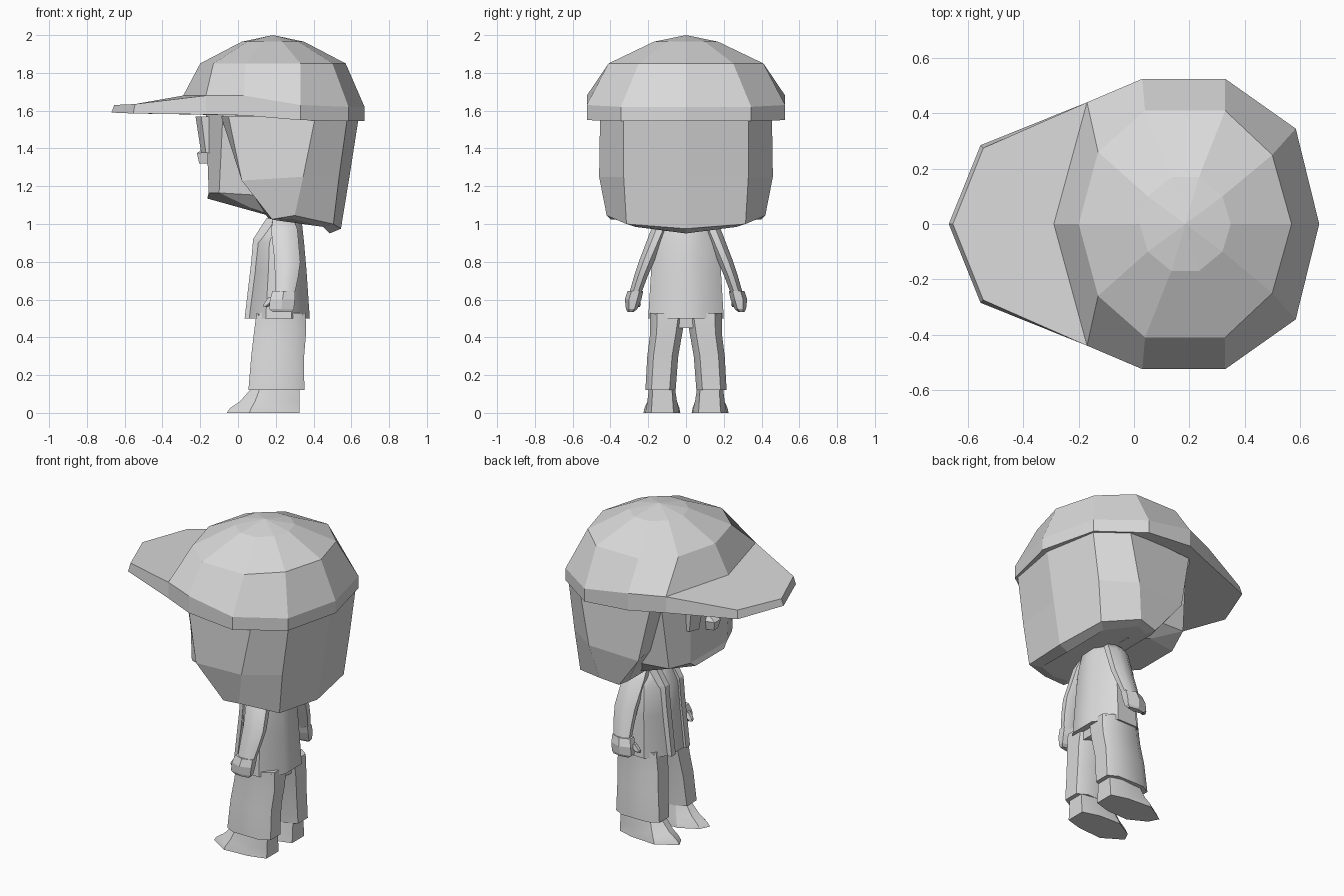
import bpy, bmesh, math

GREY = bpy.data.materials.new("light grey")
GREY.diffuse_color = (0.7, 0.7, 0.7, 1)


def loft(name, rings, mirror=False, smooth=0):
    """Skin a stack of rings; a one-point ring becomes a fan tip, the others get caps."""
    bm = bmesh.new()
    rows = [[bm.verts.new(p) for p in r] for r in rings]
    for a, b in zip(rows, rows[1:]):
        n = len(a)
        for i in range(n):
            j = (i + 1) % n
            if len(b) == 1:
                bm.faces.new((a[i], a[j], b[0]))
            else:
                bm.faces.new((a[i], a[j], b[j], b[i]))
    for r in (rows[0], rows[-1]):
        if len(r) > 2:
            bm.faces.new(r)
    if mirror:
        dup = bmesh.ops.duplicate(bm, geom=bm.verts[:] + bm.edges[:] + bm.faces[:])
        for v in dup["geom"]:
            if isinstance(v, bmesh.types.BMVert):
                v.co.y *= -1
    bmesh.ops.recalc_face_normals(bm, faces=bm.faces)
    me = bpy.data.meshes.new(name)
    bm.to_mesh(me)
    bm.free()
    me.materials.append(GREY)
    ob = bpy.data.objects.new(name, me)
    bpy.context.collection.objects.link(ob)
    if smooth:
        bpy.context.view_layer.objects.active = ob
        ob.select_set(True)
        bpy.ops.object.shade_smooth_by_angle(angle=math.radians(smooth))
        ob.select_set(False)
    return ob


def sym(pts, z=None):
    """Full ring from the half with y >= 0."""
    if z is not None:
        pts = [(x, y, z) for x, y in pts]
    return pts + [(x, -y, h) for x, y, h in reversed(pts) if y > 0]


def oval(cx, cy, rx, ry, z, n=8, tilt=0.0):
    """Low-sided ring; tilt raises its outer side."""
    ring = []
    for i in range(n):
        a = 2 * math.pi * (i + 0.5) / n
        k = 1 / math.cos(math.pi / n)
        s = math.sin(a) * k
        ring.append((cx + rx * math.cos(a) * k, cy + ry * s, z + tilt * s))
    return ring


# Cap crown: rim, side, upper ring and tip
rim = [(.67, 0), (.585, .345), (.33, .525), (.03, .525), (-.17, .44), (-.29, 0)]
low = [1.545, 1.545, 1.55, 1.575, 1.58, 1.58]
high = [1.62, 1.62, 1.63, 1.68, 1.68, 1.68]
side = [(.57, 0), (.5, .25), (.33, .41), (.04, .41), (-.13, .26), (-.2, 0)]
upper = [(.35, 0), (.32, .1), (.235, .17), (.135, .17), (.05, .1), (.02, 0)]
loft("cap_crown", [
    sym([(x, y, z) for (x, y), z in zip(rim, low)]),
    sym([(x, y, z) for (x, y), z in zip(rim, high)]),
    sym(side, 1.85), sym(upper, 1.965), [(.185, 0, 2.0)]])

# Cap brim
loft("cap_brim", [
    sym([(-.25, 0, 1.58), (-.17, .44, 1.58), (-.555, .285, 1.585), (-.67, 0, 1.59)]),
    sym([(-.29, 0, 1.68), (-.17, .44, 1.68), (-.545, .275, 1.635), (-.655, 0, 1.63)])])

# Hair shell
loft("hair", [
    sym([(.64, 0), (.58, .33), (.41, .455), (-.05, .42), (-.09, .375)], 1.57),
    sym([(.59, 0, 1.25), (.535, .33, 1.25), (.345, .46, 1.25), (.02, .44, 1.23), (.02, .37, 1.25)]),
    sym([(.545, 0, .975), (.505, .315, 1.0), (.30, .42, 1.045), (.18, .40, 1.025), (.16, .34, 1.03)]),
    sym([(.485, 0, .95), (.45, .27, .985), (.28, .37, 1.03), (.2, .34, 1.02), (.18, .28, 1.03)])])

# Face block with a tapering jaw
loft("face", [
    sym([(.3, .36), (-.08, .36), (-.17, .19)], 1.58),
    sym([(.3, .33, 1.14), (-.1, .31, 1.165), (-.155, .18, 1.165)]),
    sym([(.25, .24, 1.02), (.08, .24, 1.08), (-.163, .14, 1.135)])])

# Eyes and nose
loft("eyes", [
    [(x, y, 1.57) for x, y in ((-.12, .14), (-.225, .14), (-.195, .22), (-.12, .22))],
    [(x, y, 1.375) for x, y in ((-.12, .15), (-.195, .15), (-.17, .21), (-.12, .21))]], mirror=True)
loft("nose", [
    sym([(-.15, .035), (-.18, .02)], 1.40),
    sym([(-.15, .045), (-.218, .03)], 1.375),
    sym([(-.15, .035), (-.205, .02)], 1.32)])

# Neck, torso and open jacket fronts
loft("neck", [oval(.25, 0, .08, .09, .97), oval(.25, 0, .08, .09, 1.1)], smooth=50)
loft("jacket", [
    oval(.215, 0, .165, .2, .5), oval(.22, 0, .143, .185, .75),
    oval(.22, 0, .13, .175, .9), oval(.24, 0, .1, .13, .99),
    oval(.25, 0, .08, .09, 1.04)], smooth=40)
loft("jacket_edges", [
    [(x, y, z) for x, y in ((fx, .05), (fx, .09), (fx + .05, .1), (fx + .05, .05))]
    for fx, z in ((.035, .5), (.07, .8), (.08, .92), (.15, 1.03))], mirror=True)

# Sleeves
loft("sleeves", [
    oval(.24, .10, .055, .04, 1.03, 8, -.01), oval(.245, .14, .07, .045, .97),
    oval(.262, .21, .068, .04, .8), oval(.257, .24, .062, .036, .72),
    oval(.248, .268, .053, .032, .635)], mirror=True, smooth=40)

# Hands and thumbs
loft("hands", [
    oval(.243, .268, .06, .036, .645, 6), oval(.235, .28, .066, .038, .6, 6),
    oval(.23, .288, .066, .026, .55, 6), oval(.235, .293, .05, .015, .535, 6)], mirror=True)
loft("thumbs", [
    oval(.19, .262, .03, .018, .61, 6), oval(.16, .258, .025, .016, .575, 6),
    oval(.145, .256, .01, .01, .56, 6)], mirror=True)

# Trousers: hip block and flared legs
loft("hips", [
    sym([(.34, .06, .45), (.12, .06, .45)]),
    oval(.225, 0, .12, .165, .52, 4)])
loft("legs", [
    [(cx + rx * u, cy + ry * v, z) for u, v in
     ((1, -.6), (1, .6), (.6, 1), (-.6, 1), (-1, .6), (-1, -.6), (-.6, -1), (.6, -1))]
    for cx, cy, rx, ry, z in (
        (.203, .135, .148, .08, .12), (.21, .123, .14, .082, .3),
        (.222, .105, .138, .085, .42), (.228, .095, .13, .095, .53))],
    mirror=True, smooth=50)

# Shoes with a pointed toe
sole = [(.325, .065), (.325, .185), (.22, .215), (.06, .225), (-.06, .15),
        (-.03, .09), (.08, .03), (.22, .035)]
ankle = [(.325, .075), (.325, .175), (.26, .195), (.12, .185), (.08, .145),
         (.08, .10), (.12, .065), (.24, .06)]
loft("shoes", [
    [(x, y, 0) for x, y in sole],
    [(.2 + (x - .2) * .93 if x < .3 else x, .125 + (y - .125) * .95, .025) for x, y in sole],
    [((x + u) / 2, (y + v) / 2, .06) for (x, y), (u, v) in zip(sole, ankle)],
    [(x, y, .14) for x, y in ankle]], mirror=True, smooth=30)
